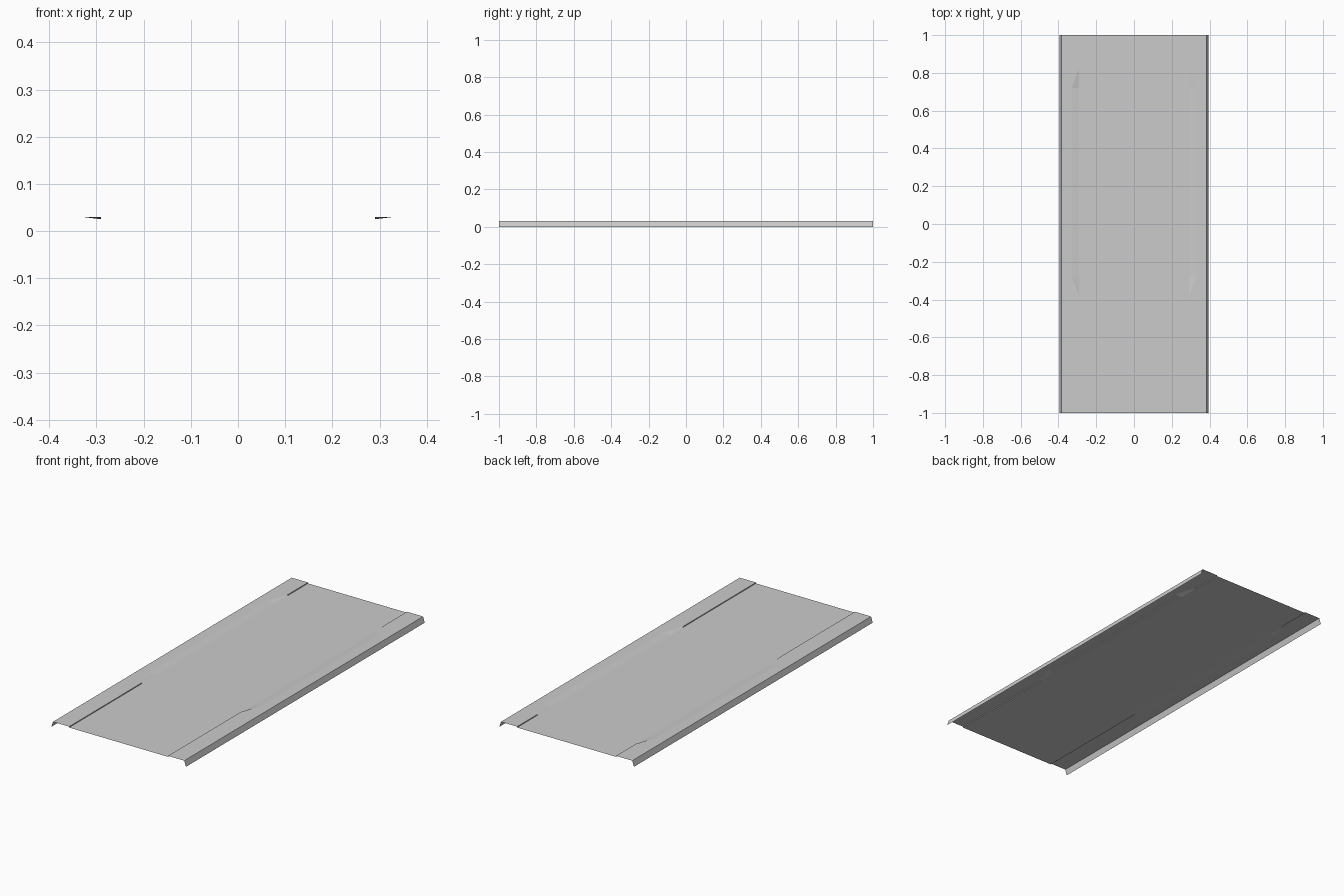
import bpy, bmesh

if "Cube" in bpy.data.objects:
    bpy.data.objects.remove(bpy.data.objects["Cube"])

TOP, PAN = 0.03, 0.025          # flange and panel heights
STEP, RAMP, EDGE, OUT = 0.29, 0.33, 0.385, 0.395
# stations along y, with the x where the step begins (wide in the relieved part)
STATIONS = [(-1.0, STEP), (-0.39, STEP), (-0.28, RAMP), (0.72, RAMP), (0.83, STEP), (1.0, STEP)]


def section(bm, y, top_x):
    half = [(STEP, PAN), (top_x, TOP), (EDGE, TOP), (OUT, 0.0)]
    pts = [(-x, z) for x, z in reversed(half)] + half
    return [bm.verts.new((x, y, z)) for x, z in pts]


# Folded sheet panel: raised side flanges, sunken centre, sloping skirts
bm = bmesh.new()
rows = [section(bm, y, x) for y, x in STATIONS]
for a, b in zip(rows, rows[1:]):
    for i in range(len(a) - 1):
        bm.faces.new((a[i], a[i + 1], b[i + 1], b[i]))
mesh = bpy.data.meshes.new("folded_panel")
bm.to_mesh(mesh)
bm.free()
panel = bpy.data.objects.new("folded_panel", mesh)
bpy.context.collection.objects.link(panel)
